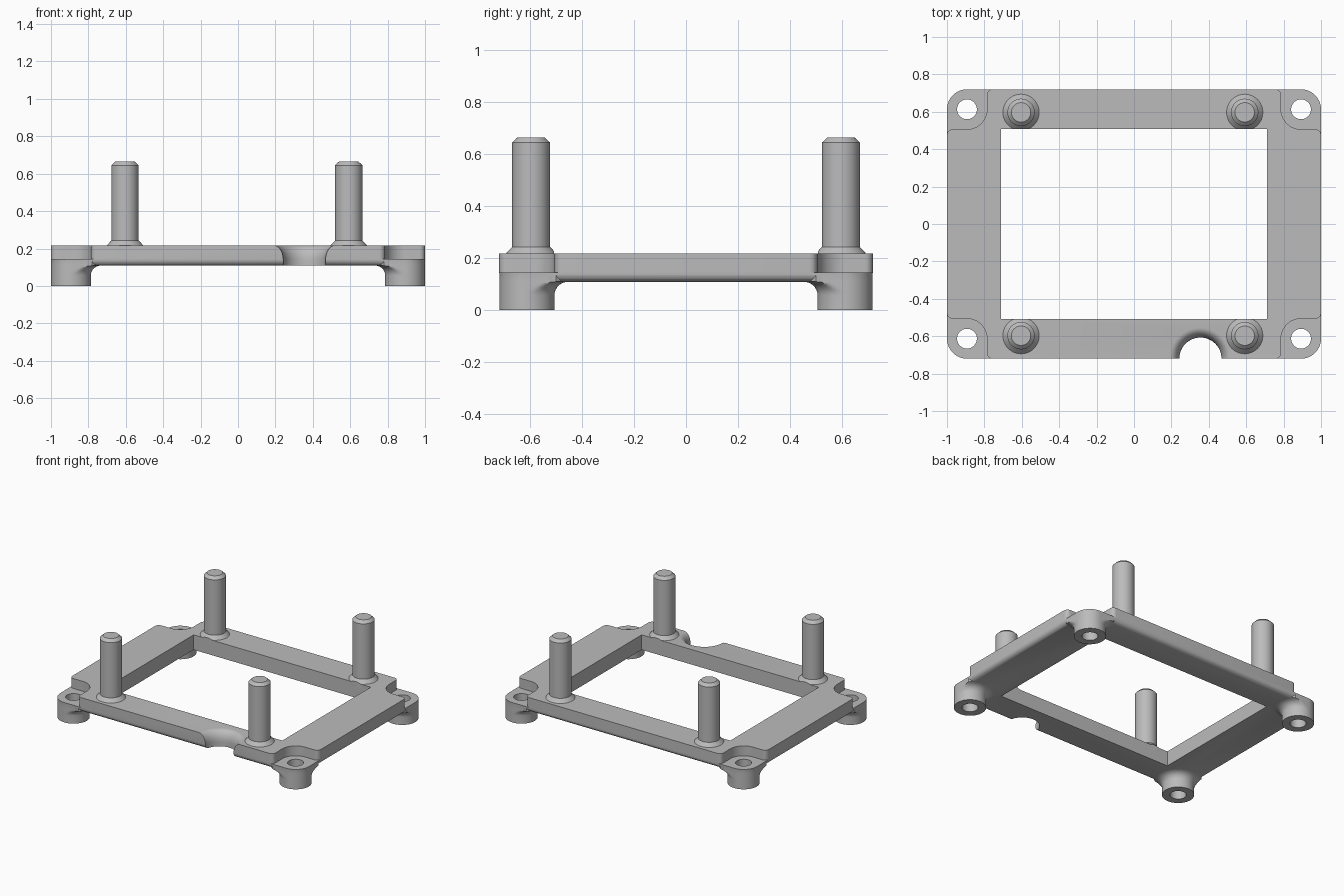
import bpy, bmesh
from math import sin, cos, pi, radians

if "Cube" in bpy.data.objects:
    bpy.data.objects.remove(bpy.data.objects["Cube"])

GREY = (0.5, 0.5, 0.5)
mat = bpy.data.materials.new("plain grey")
mat.use_nodes = True
mat.diffuse_color = (*GREY, 1)
mat.node_tree.nodes["Principled BSDF"].inputs["Base Color"].default_value = (*GREY, 1)

HX, HY = 1.0, 0.72            # half size of the frame
R = 0.107                     # corner and foot radius
CX, CY = HX - R, HY - R       # foot centres
BOTTOM, LEDGE, TOP = 0.108, 0.145, 0.217
CORNERS = [(sx, sy) for sx in (-1, 1) for sy in (-1, 1)]


def arc(cx, cy, r, start, end, n=10):
    angles = [radians(start + (end - start) * i / n) for i in range(n + 1)]
    return [(cx + r * cos(a), cy + r * sin(a)) for a in angles]


def loft(name, loops):
    """Closed solid through matching loops of 3D points."""
    bm = bmesh.new()
    rings = [[bm.verts.new(p) for p in loop] for loop in loops]
    n = len(rings[0])
    for a, b in zip(rings, rings[1:]):
        for i in range(n):
            j = (i + 1) % n
            bm.faces.new((a[i], a[j], b[j], b[i]))
    bm.faces.new(rings[0][::-1])
    bm.faces.new(rings[-1])
    bmesh.ops.recalc_face_normals(bm, faces=bm.faces)
    mesh = bpy.data.meshes.new(name)
    bm.to_mesh(mesh)
    bm.free()
    mesh.materials.append(mat)
    ob = bpy.data.objects.new(name, mesh)
    bpy.context.collection.objects.link(ob)
    return ob


def prism(name, outline, z0, z1):
    return loft(name, [[(x, y, z) for x, y in outline] for z in (z0, z1)])


def turned(name, x, y, profile, n=48):
    """Solid of revolution from (radius, z) pairs."""
    return loft(name, [[(px, py, z) for px, py in arc(x, y, r, 0, 360, n)[:-1]]
                       for r, z in profile])


def activate(ob):
    bpy.ops.object.select_all(action='DESELECT')
    bpy.context.view_layer.objects.active = ob
    ob.select_set(True)


def combine(ob, other, operation, keep=False):
    activate(ob)
    mod = ob.modifiers.new("combine", 'BOOLEAN')
    mod.operation, mod.object, mod.solver = operation, other, 'EXACT'
    bpy.ops.object.modifier_apply(modifier=mod.name)
    if not keep:
        bpy.data.objects.remove(other)


def smooth(ob):
    activate(ob)
    bpy.ops.object.shade_smooth_by_angle(angle=radians(35))


def rounded_rect(inset):
    pts = []
    for k, (sx, sy) in enumerate([(1, 1), (-1, 1), (-1, -1), (1, -1)]):
        pts += arc(sx * CX, sy * CY, R - inset, 90 * k, 90 * k + 90)
    return pts


# Frame plate with a rounded lower outer edge
EDGE = 0.035
layers = []
for i in range(7):
    t = pi / 2 * i / 6
    z = BOTTOM + EDGE * (1 - cos(t))
    layers.append([(x, y, z) for x, y in rounded_rect(EDGE * (1 - sin(t)))])
layers.append([(x, y, TOP) for x, y in rounded_rect(0)])
frame = loft("frame", layers)

# Sunken corner pads, with softened ends where they meet the outer walls
S = 0.03
pad = ([(1.2, CY - R - S), (HX + 0.002, CY - R - S)]
       + arc(HX - S, CY - R - S, S, 0, 90, 6)
       + arc(CX, CY, R, 270, 180)
       + arc(CX - R - S, HY - S, S, 0, 90, 6)
       + [(CX - R - S, 0.9), (1.2, 0.9)])
for sx, sy in CORNERS:
    cutter = prism("pad_cutter", [(sx * x, sy * y) for x, y in pad], LEDGE, 0.4)
    combine(frame, cutter, 'DIFFERENCE')

# Feet flaring into the underside, kept inside the frame's outline
FLARE, LIMIT = 0.052, R - 0.001
profile = [(LIMIT, 0), (LIMIT, BOTTOM - FLARE)]
for i in range(1, 8):
    t = pi / 2 * i / 8
    profile.append((LIMIT + FLARE * (1 - cos(t)), BOTTOM - FLARE * (1 - sin(t))))
profile += [(LIMIT + FLARE, BOTTOM + 0.002), (LIMIT + FLARE, LEDGE - 0.006)]


def foot_loop(sx, sy, r, z):
    loop = []
    for u, v in arc(0, 0, 1, 0, 360, 48)[:-1]:
        rr = min(r, LIMIT) if u >= 0 and v >= 0 else r
        u, v = min(u * rr, LIMIT), min(v * rr, LIMIT)
        loop.append((sx * (CX + u), sy * (CY + v), z))
    return loop


for sx, sy in CORNERS:
    foot = loft("foot", [foot_loop(sx, sy, r, z) for r, z in profile])
    combine(frame, foot, 'UNION')
    hole = turned("hole_cutter", sx * CX, sy * CY, [(0.053, -0.1), (0.053, 0.4)], 32)
    combine(frame, hole, 'DIFFERENCE')

# Cable notch in the front rail with a rounded upper lip
notch = [(0.113, 0)]
for i in range(9):
    t = pi / 2 * i / 8
    notch.append((0.113 + 0.052 * (1 - cos(t)), 0.14 + (TOP - 0.14) * sin(t)))
notch.append((0.165, 0.4))
combine(frame, turned("notch_cutter", 0.355, -HY, notch), 'DIFFERENCE')

# Rectangular window through the middle
WX, WY = 0.712, 0.508
window = prism("window_cutter", [(-WX, -WY), (WX, -WY), (WX, WY), (-WX, WY)], -0.1, 0.4)
combine(frame, window, 'DIFFERENCE', keep=True)
smooth(frame)

# Four posts with conical collars and chamfered tips
post_profile = [(0.097, TOP - 0.03), (0.097, TOP), (0.073, 0.243),
                (0.073, 0.645), (0.052, 0.665)]
for side, x in (("right", -0.604), ("left", 0.592)):
    for end, y in (("front", -0.597), ("back", 0.597)):
        post = turned(f"{end}_{side}_post", x, y, post_profile)
        combine(post, window, 'DIFFERENCE', keep=True)
        smooth(post)
bpy.data.objects.remove(window)
